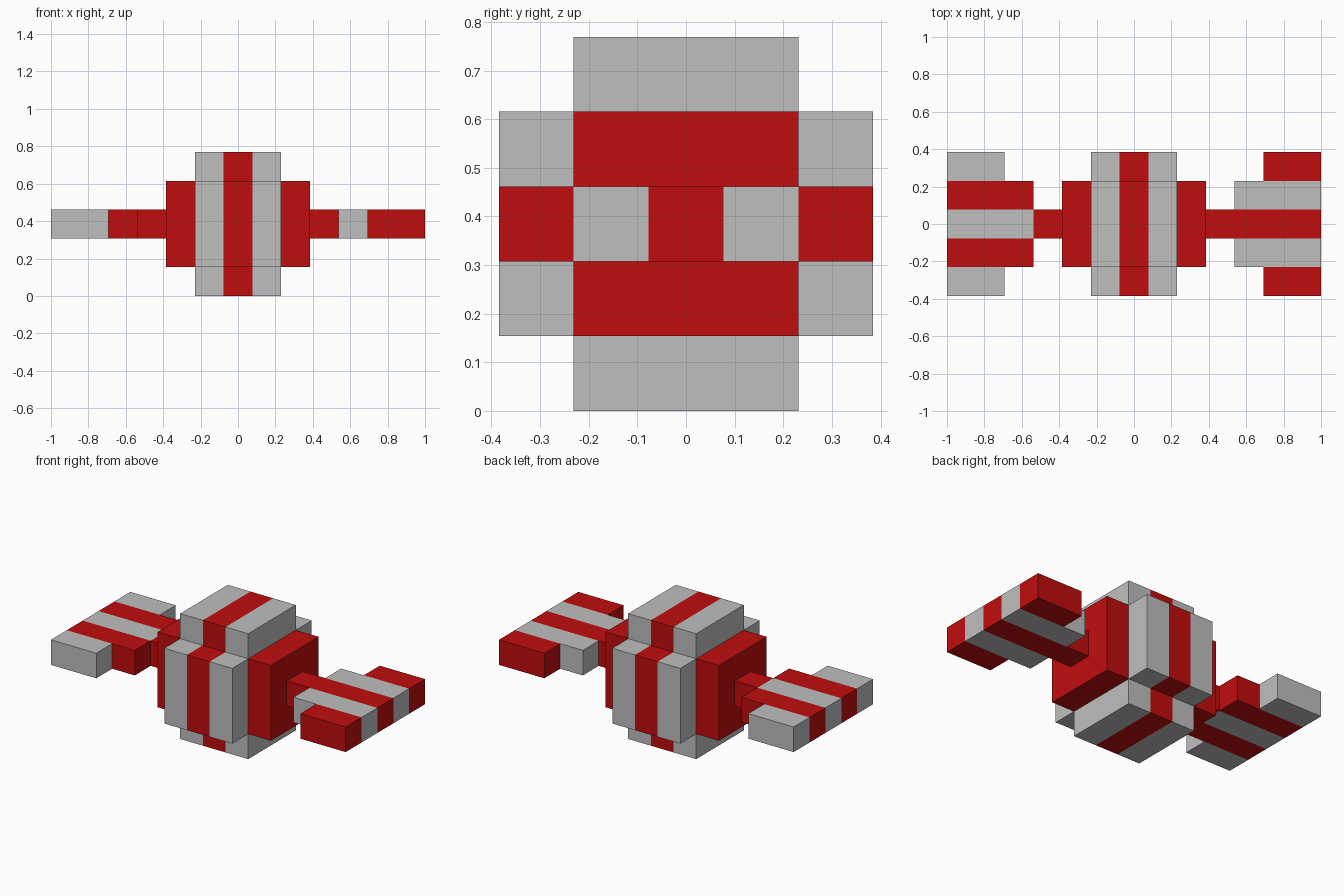
import bpy, bmesh
from mathutils import Vector

cube = bpy.data.objects.get("Cube")
if cube:
    bpy.data.objects.remove(cube, do_unlink=True)

U = 2 / 13  # one block; the model is 13 blocks wide


def make_material(name, colour):
    mat = bpy.data.materials.new(name)
    mat.use_nodes = True
    mat.diffuse_color = colour
    mat.node_tree.nodes["Principled BSDF"].inputs["Base Color"].default_value = colour
    return mat


MATERIALS = [make_material("light_grey", (0.521, 0.521, 0.521, 1)),
             make_material("red", (0.527, 0.004, 0.004, 1))]
GREY, RED = 0, 1


def box(lo, hi):
    """Box between two corners, in block units."""
    lo, hi = Vector(lo), Vector(hi)
    bm = bmesh.new()
    bmesh.ops.create_cube(bm, size=1)
    for v in bm.verts:
        v.co = (lo + hi) / 2 + v.co * (hi - lo)
    return bm


def cut(bm, axis, values):
    """Slice all faces across an axis so stripes have clean edges."""
    normal = Vector([float(i == axis) for i in range(3)])
    for value in values:
        geom = bm.verts[:] + bm.edges[:] + bm.faces[:]
        bmesh.ops.bisect_plane(bm, geom=geom, plane_co=normal * value, plane_no=normal)


def finish(bm, name, rule):
    """Colour faces by their centre, scale to size and link the object."""
    for f in bm.faces:
        f.material_index = rule(f.calc_center_median())
    bmesh.ops.recalc_face_normals(bm, faces=bm.faces[:])
    bmesh.ops.scale(bm, vec=(U, U, U), verts=bm.verts[:])
    mesh = bpy.data.meshes.new(name)
    bm.to_mesh(mesh)
    bm.free()
    for mat in MATERIALS:
        mesh.materials.append(mat)
    bpy.context.collection.objects.link(bpy.data.objects.new(name, mesh))


def centre_stripe(c):
    return RED if abs(c.x) < 0.5 else GREY


# Body: red core crossed by two striped blocks
finish(box((-2.5, -1.5, 1), (2.5, 1.5, 4)), "body_core", lambda c: RED)
for name, lo, hi in (("top_and_bottom_block", (-1.5, -1.5, 0), (1.5, 1.5, 5)),
                     ("front_and_back_block", (-1.5, -2.5, 1), (1.5, 2.5, 4))):
    bm = box(lo, hi)
    cut(bm, 0, (-0.5, 0.5))
    finish(bm, name, centre_stripe)

# Arms and wings; the two wings have swapped stripe colours
for side, s, odd in (("left", 1, RED), ("right", -1, GREY)):
    x0, x1 = sorted((2.5 * s, 3.5 * s))
    finish(box((x0, -0.5, 2), (x1, 0.5, 3)), side + "_arm", lambda c: RED)

    x0, x1 = sorted((3.5 * s, 6.5 * s))
    bm = box((x0, -1.5, 2), (x1, 1.5, 3))
    cut(bm, 1, (-0.5, 0.5))
    cut(bm, 0, (4.5 * s,))
    # pull the outer two blocks of each long edge out into tips
    bm.normal_update()
    edge_faces = [f for f in bm.faces
                  if abs(f.normal.y) > 0.9 and abs(f.calc_center_median().x) > 4.5]
    tips = bmesh.ops.extrude_discrete_faces(bm, faces=edge_faces)["faces"]
    for f in tips:
        step = 1 if f.calc_center_median().y > 0 else -1
        bmesh.ops.translate(bm, vec=(0, step, 0), verts=f.verts[:])
    finish(bm, side + "_wing",
           lambda c, odd=odd: 1 - odd if 0.49 < abs(c.y) < 1.51 and abs(c.y) != 2 else odd)

    # inner faces of the tips share the tip colour
